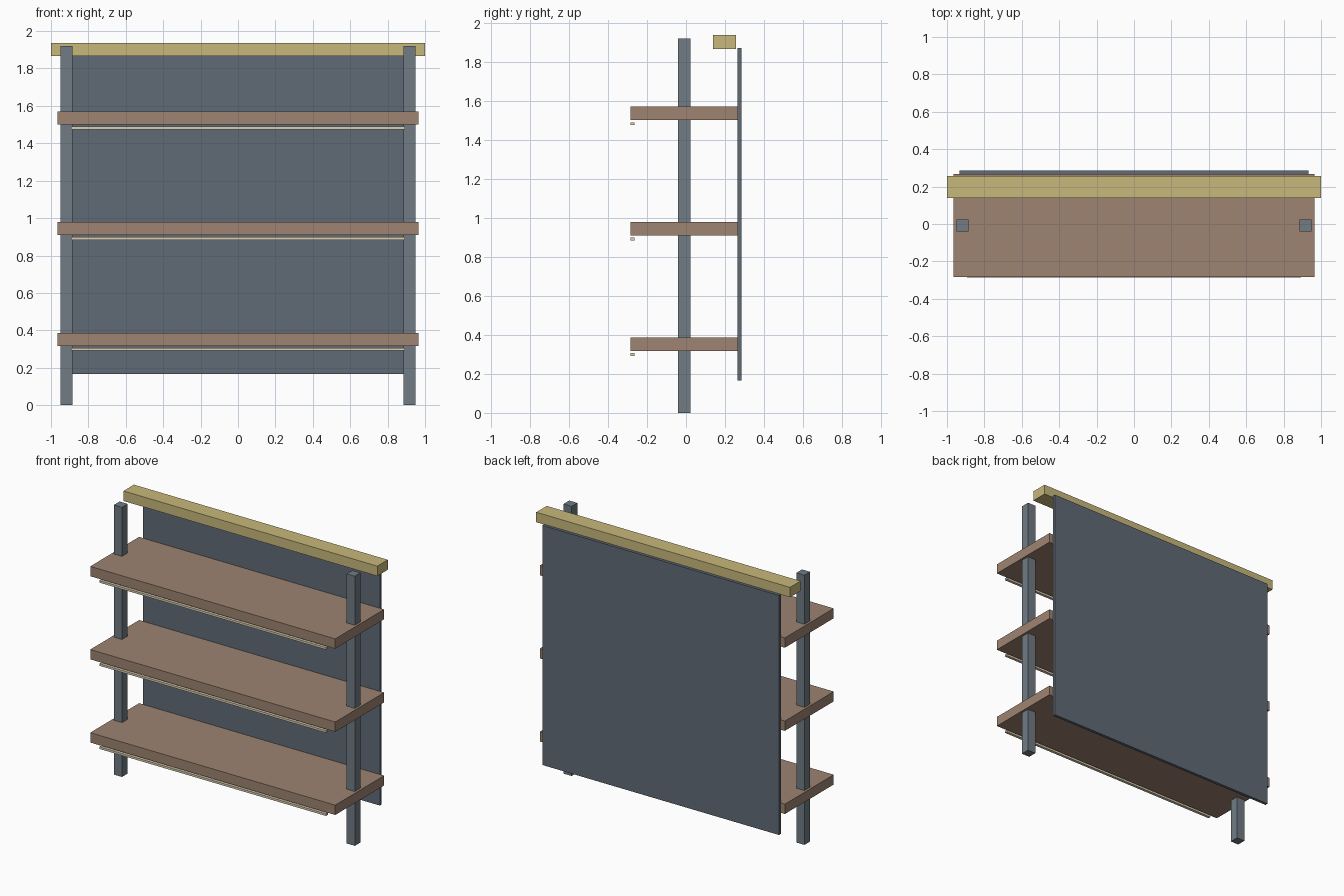
import bpy

if "Cube" in bpy.data.objects:
    bpy.data.objects.remove(bpy.data.objects["Cube"])


def material(name, rgb):
    m = bpy.data.materials.new(name)
    m.diffuse_color = (*rgb, 1)
    m.use_nodes = True
    m.node_tree.nodes["Principled BSDF"].inputs["Base Color"].default_value = m.diffuse_color
    return m


steel = material("steel", (0.16, 0.20, 0.23))
slate = material("slate", (0.115, 0.145, 0.18))
wood = material("wood", (0.34, 0.23, 0.165))
brass = material("pale_gold", (0.58, 0.48, 0.20))
cream = material("cream", (0.72, 0.63, 0.45))


def box(name, x, y, z, mat):
    """Box from (min, max) ranges on each axis."""
    bpy.ops.mesh.primitive_cube_add(size=1, location=[sum(r) / 2 for r in (x, y, z)])
    ob = bpy.context.object
    ob.name = name
    ob.scale = [r[1] - r[0] for r in (x, y, z)]
    bpy.ops.object.transform_apply(location=False, rotation=False, scale=True)
    ob.data.materials.append(mat)
    return ob


# Upright posts
for side, cx in (("left", -0.917), ("right", 0.917)):
    box(side + "_post", (cx - 0.032, cx + 0.032), (-0.041, 0.023), (0, 1.92), steel)

# Shelves, each with a thin light strip below the front edge
for i in range(3):
    z = 0.317 + 0.592 * i
    box(f"shelf_{i + 1}", (-0.965, 0.965), (-0.284, 0.266), (z, z + 0.07), wood)
    box(f"light_strip_{i + 1}", (-0.893, 0.893), (-0.285, -0.265), (z - 0.026, z - 0.011), cream)

# Back panel and top header beam
box("back_panel", (-0.932, 0.932), (0.264, 0.285), (0.166, 1.872), slate)
box("header_beam", (-1, 1), (0.139, 0.257), (1.866, 1.937), brass)
